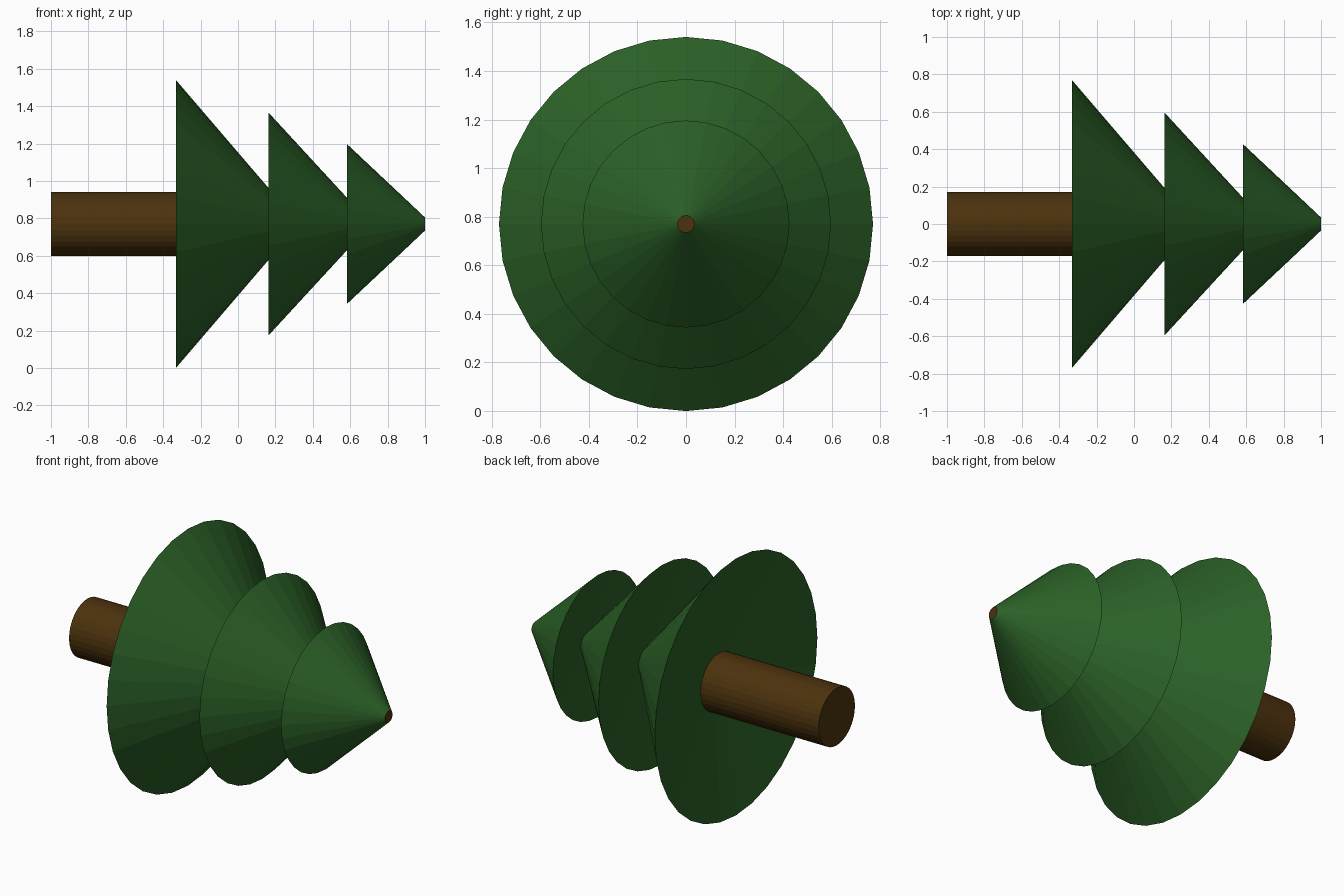
import bpy, bmesh
from math import cos, sin, tau

if "Cube" in bpy.data.objects:
    bpy.data.objects.remove(bpy.data.objects["Cube"])

SIDES = 32
AXIS_Z = 0.77


def material(name, rgb):
    m = bpy.data.materials.new(name)
    m.diffuse_color = (*rgb, 1)
    m.use_nodes = True
    m.node_tree.nodes["Principled BSDF"].inputs["Base Color"].default_value = m.diffuse_color
    return m


green = material("needles", (0.024, 0.118, 0.020))
brown = material("bark", (0.072, 0.032, 0.004))


def lathe(name, profile, mats, cap_start=False, cap_end=False):
    """Spin (x, radius) points, listed from butt to tip, around the lying tree axis."""
    bm = bmesh.new()
    rings = []
    for x, r in profile:
        rings.append([bm.verts.new((x, r * cos(tau * i / SIDES),
                                    AXIS_Z + r * sin(tau * i / SIDES)))
                      for i in range(SIDES)])
    for a, b in zip(rings, rings[1:]):
        for i in range(SIDES):
            j = (i + 1) % SIDES
            bm.faces.new((a[i], a[j], b[j], b[i]))
    if cap_start:
        bm.faces.new(rings[0][::-1])
    if cap_end:
        # the sawn tip takes the last material
        bm.faces.new(rings[-1]).material_index = len(mats) - 1
    bm.normal_update()
    # make the last side wall face away from the axis
    bm.faces.ensure_lookup_table()
    f = bm.faces[SIDES * (len(profile) - 2)]
    c = f.calc_center_median()
    if f.normal.y * c.y + f.normal.z * (c.z - AXIS_Z) < 0:
        bmesh.ops.reverse_faces(bm, faces=bm.faces)
    me = bpy.data.meshes.new(name)
    bm.to_mesh(me)
    bm.free()
    for m in mats:
        me.materials.append(m)
    ob = bpy.data.objects.new(name, me)
    bpy.context.collection.objects.link(ob)
    return ob


# Joints where each tier's hollow underside meets the part behind it
joint_low, joint_mid, joint_top = (-0.217, 0.172), (0.255, 0.085), (0.65, 0.067)

# Trunk
lathe("trunk", [(-1, 0.172), joint_low], [brown], cap_start=True)

# Foliage tiers: hollow underside, rim, slope up to the next joint
lathe("lower_tier", [joint_low, (-0.332, 0.77), joint_mid], [green])
lathe("middle_tier", [joint_mid, (0.162, 0.597), joint_top], [green])
lathe("top_tier", [joint_top, (0.584, 0.426), (1.0, 0.035)],
      [green, brown], cap_end=True)
